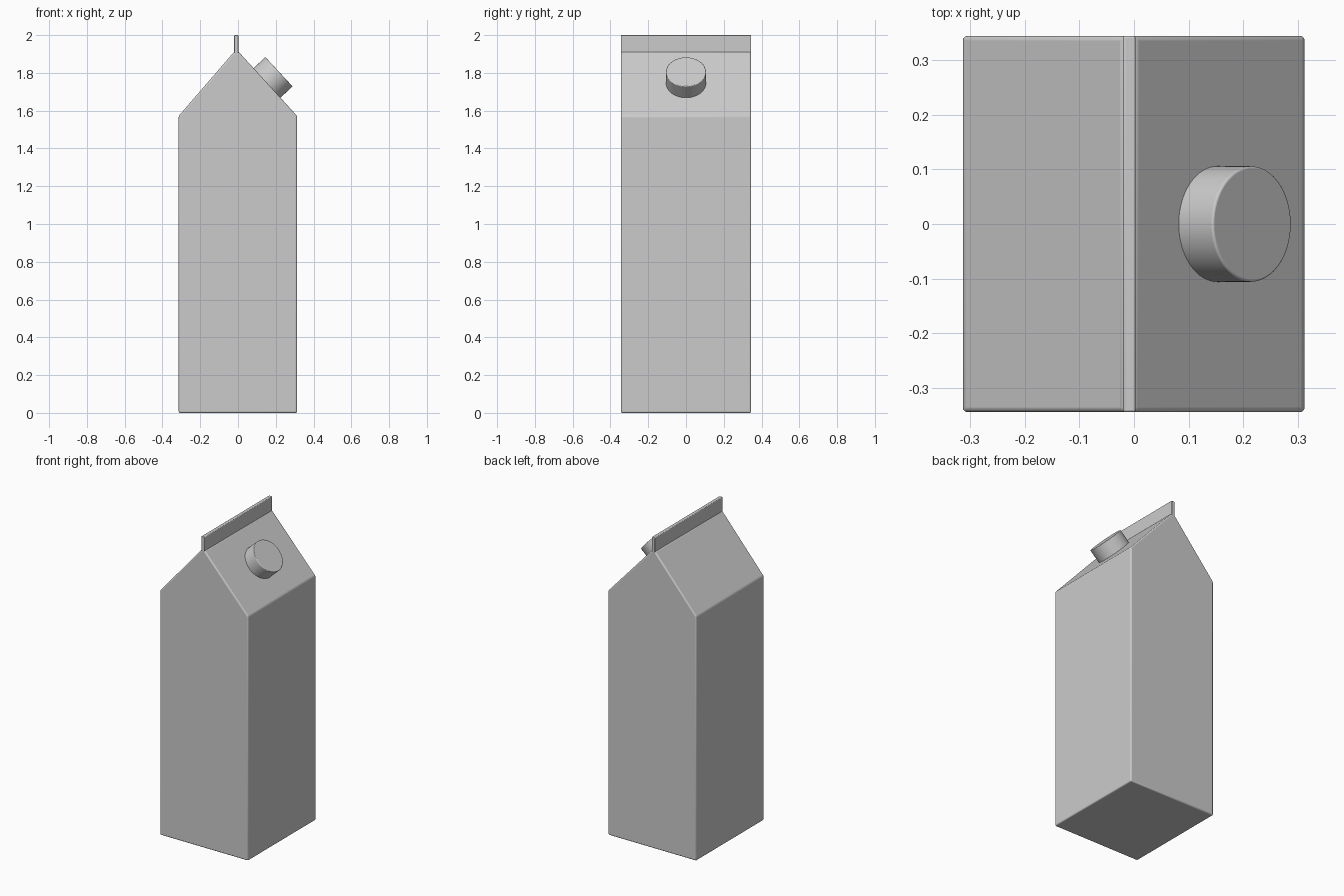
import bpy, bmesh
from mathutils import Vector

if "Cube" in bpy.data.objects:
    bpy.data.objects.remove(bpy.data.objects["Cube"])


def finish(obj, bevel):
    # soft rounded edges with smooth shading
    mod = obj.modifiers.new("soft_edges", 'BEVEL')
    mod.width, mod.segments, mod.limit_method = bevel, 3, 'ANGLE'
    bpy.ops.object.select_all(action='DESELECT')
    obj.select_set(True)
    bpy.context.view_layer.objects.active = obj
    bpy.ops.object.shade_smooth_by_angle()


def extruded(name, profile, half_depth, bevel):
    # extrude an x-z profile along y
    bm = bmesh.new()
    face = bm.faces.new([bm.verts.new((x, -half_depth, z)) for x, z in profile])
    ext = bmesh.ops.extrude_face_region(bm, geom=[face])
    verts = [g for g in ext["geom"] if isinstance(g, bmesh.types.BMVert)]
    bmesh.ops.translate(bm, vec=(0, 2 * half_depth, 0), verts=verts)
    bmesh.ops.recalc_face_normals(bm, faces=bm.faces)
    mesh = bpy.data.meshes.new(name)
    bm.to_mesh(mesh)
    bm.free()
    obj = bpy.data.objects.new(name, mesh)
    bpy.context.collection.objects.link(obj)
    finish(obj, bevel)
    return obj


# carton body with gabled roof
extruded("carton_body", [(-0.314, 0), (0.313, 0), (0.313, 1.572), (0.003, 1.912),
                         (-0.02, 1.912), (-0.314, 1.572)], 0.345, 0.008)

# sealed ridge along the roof
extruded("top_seal", [(-0.02, 1.88), (0.003, 1.88), (0.003, 2.0), (-0.02, 2.0)],
         0.345, 0.004)

# screw cap standing square on the right roof slope
base, tip = Vector((0.145, 0, 1.739)), Vector((0.217, 0, 1.806))
axis = tip - base
bpy.ops.mesh.primitive_cylinder_add(vertices=64, radius=0.106, depth=axis.length,
                                    location=(base + tip) / 2,
                                    rotation=axis.to_track_quat('Z', 'Y').to_euler())
cap = bpy.context.object
cap.name = "screw_cap"
finish(cap, 0.004)
